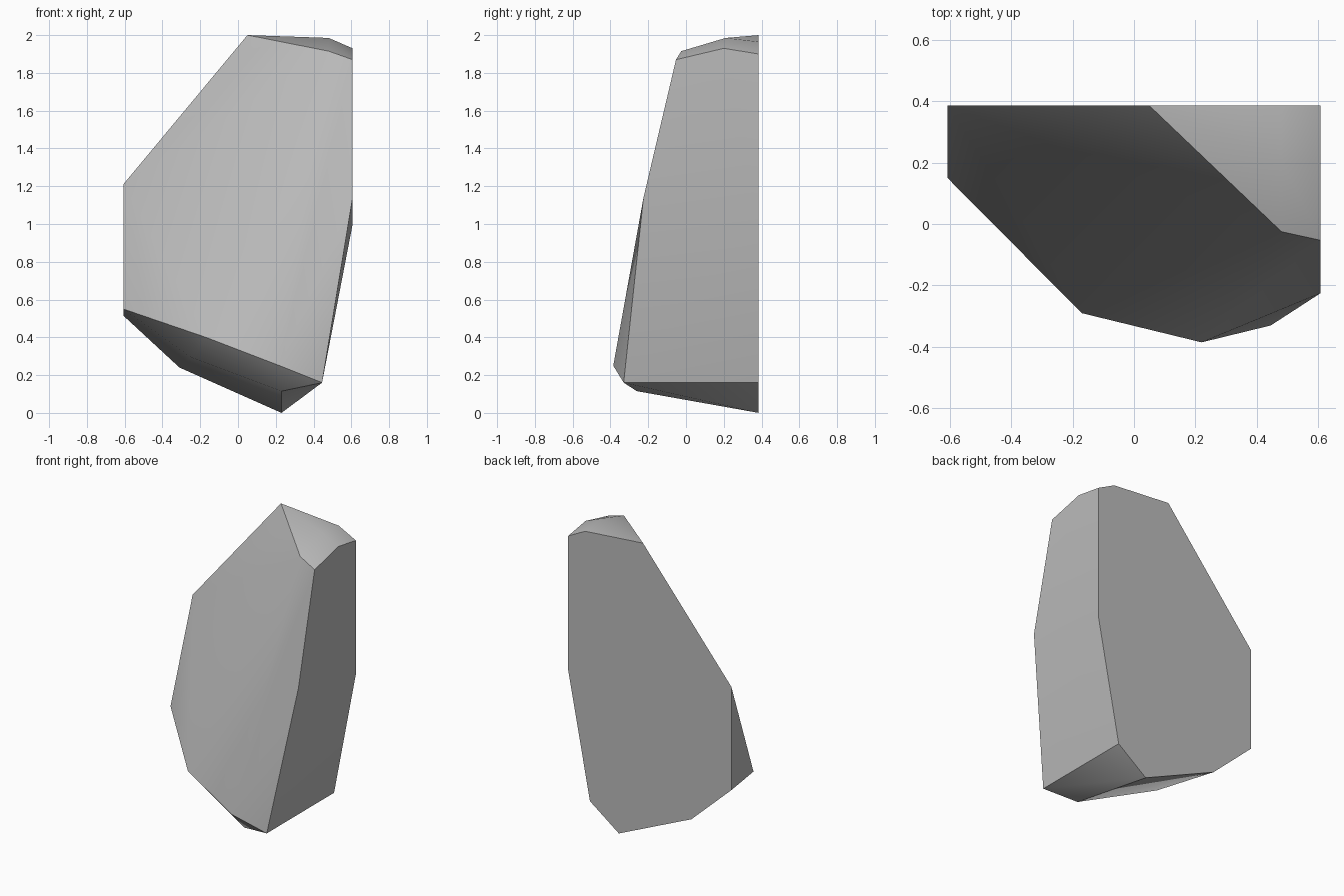
import bpy
import bmesh
import math

cube = bpy.data.objects.get("Cube")
if cube:
    bpy.data.objects.remove(cube, do_unlink=True)

# Stone colour
stone = bpy.data.materials.new("grey_stone")
stone.use_nodes = True
grey = (0.5, 0.5, 0.5, 1)
stone.diffuse_color = grey
bsdf = stone.node_tree.nodes["Principled BSDF"]
bsdf.inputs["Base Color"].default_value = grey
bsdf.inputs["Roughness"].default_value = 0.9

SIDE, BACK = 0.607, 0.385

# Outline of the flat back (x, z)
back = [(0.05, 2), (0.48, 1.965), (SIDE, 1.9), (SIDE, 1), (0.445, 0.16),
        (0.23, 0), (-0.31, 0.24), (-SIDE, 0.515), (-SIDE, 1.21)]

# Corners of the chipped crown
crown = [(0.48, 0.21, 1.985), (SIDE, 0.2, 1.93),
         (0.48, -0.025, 1.915), (SIDE, -0.053, 1.87)]

# Corners around the sloping front
front = [(SIDE, -0.225, 1.14), (0.445, -0.33, 0.16), (0.22, -BACK, 0.25),
         (-0.17, -0.29, 0.4), (-SIDE, 0.15, 0.55)]

# Front corners of the undercut base
base = [(0.23, -0.26, 0.115), (-0.25, -0.08, 0.295)]

# Wrap the corners in one chiselled block
bm = bmesh.new()
for point in [(x, BACK, z) for x, z in back] + crown + front + base:
    bm.verts.new(point)
hull = bmesh.ops.convex_hull(bm, input=bm.verts[:])
spare = {v for v in hull["geom_interior"] + hull["geom_unused"]
         if isinstance(v, bmesh.types.BMVert)}
if spare:
    bmesh.ops.delete(bm, geom=list(spare), context='VERTS')
bmesh.ops.dissolve_limit(bm, angle_limit=math.radians(1),
                         verts=bm.verts[:], edges=bm.edges[:])
bmesh.ops.recalc_face_normals(bm, faces=bm.faces[:])

mesh = bpy.data.meshes.new("rock")
bm.to_mesh(mesh)
bm.free()
mesh.materials.append(stone)
rock = bpy.data.objects.new("rock", mesh)
bpy.context.collection.objects.link(rock)

# Soft shading over shallow facets, crisp main edges
bpy.ops.object.select_all(action='DESELECT')
rock.select_set(True)
bpy.context.view_layer.objects.active = rock
bpy.ops.object.shade_smooth_by_angle(angle=math.radians(30))
